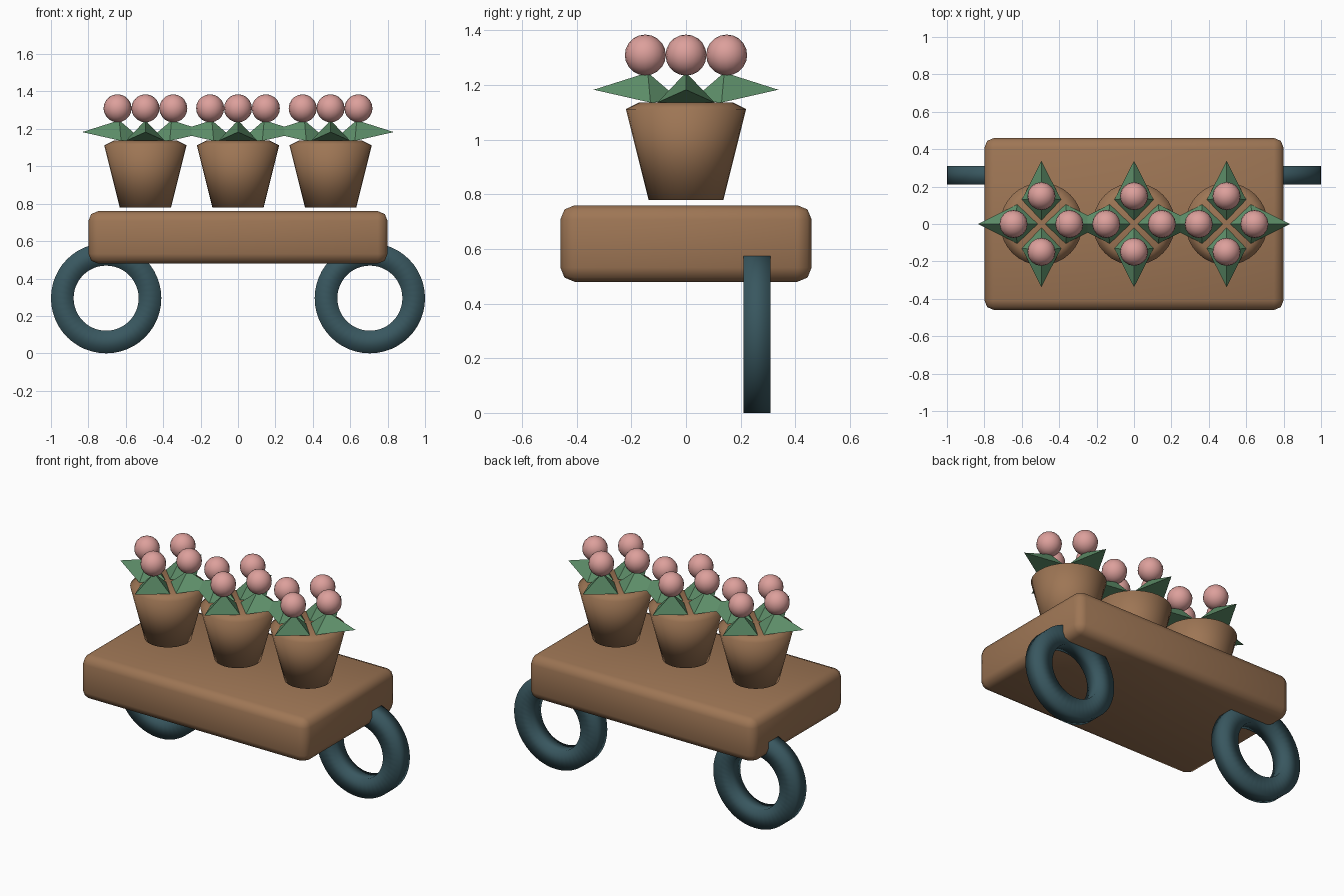
import bpy, bmesh, math
from mathutils import Matrix, Vector

if "Cube" in bpy.data.objects:
    bpy.data.objects.remove(bpy.data.objects["Cube"])


def material(name, rgb):
    m = bpy.data.materials.new(name)
    m.diffuse_color = (*rgb, 1)
    m.use_nodes = True
    m.node_tree.nodes["Principled BSDF"].inputs["Base Color"].default_value = m.diffuse_color
    return m


WOOD = material("wood", (0.34, 0.18, 0.09))
PINK = material("petal_pink", (0.72, 0.35, 0.33))
GREEN = material("leaf_green", (0.11, 0.27, 0.14))
TEAL = material("wheel_teal", (0.04, 0.095, 0.115))


def finish(bm, name, mat, smooth):
    bmesh.ops.recalc_face_normals(bm, faces=bm.faces[:])
    for f in bm.faces:
        f.smooth = smooth
    me = bpy.data.meshes.new(name)
    bm.to_mesh(me)
    bm.free()
    me.materials.append(mat)
    ob = bpy.data.objects.new(name, me)
    bpy.context.collection.objects.link(ob)
    return ob


def lathe(name, profile, mat, matrix, sides=32, closed=False):
    """Revolve (radius, height) points about the local z axis."""
    bm = bmesh.new()
    rings = [[bm.verts.new((r * math.cos(2 * math.pi * i / sides),
                            r * math.sin(2 * math.pi * i / sides), z))
              for i in range(sides)] for r, z in profile]
    pairs = list(zip(rings, rings[1:]))
    if closed:
        pairs.append((rings[-1], rings[0]))
    for a, b in pairs:
        for i in range(sides):
            j = (i + 1) % sides
            bm.faces.new((a[i], a[j], b[j], b[i]))
    if not closed:
        bm.faces.new(rings[0])
        bm.faces.new(rings[-1])
    bm.transform(matrix)
    return finish(bm, name, mat, True)


def leaf(name, matrix):
    # folded diamond: outer tip, inner tip, ridge and two low side corners
    bm = bmesh.new()
    out, inn, top, left, right = [bm.verts.new(p) for p in (
        (0.338, 0, 1.183), (0.02, 0, 1.143), (0.14, 0, 1.246),
        (0.13, 0.105, 1.136), (0.13, -0.105, 1.136))]
    for tri in ((out, top, left), (out, right, top), (inn, left, top),
                (inn, top, right), (out, left, right), (inn, right, left)):
        bm.faces.new(tri)
    bm.transform(matrix)
    return finish(bm, name, GREEN, False)


# Rounded cart bed
bm = bmesh.new()
bmesh.ops.create_cube(bm, size=1)
bm.transform(Matrix.Translation((0, 0, 0.62)) @ Matrix.Diagonal((1.6, 0.92, 0.28, 1)))
bmesh.ops.bevel(bm, geom=bm.edges[:], offset=0.052, segments=2, profile=0.5, affect='EDGES')
finish(bm, "cart_bed", WOOD, True)

# Two ring wheels under the back side
for side, x in (("left", -0.705), ("right", 0.705)):
    lathe("wheel_" + side,
          [(0.174, -0.05), (0.295, -0.05), (0.295, 0.05), (0.174, 0.05)], TEAL,
          Matrix.Translation((x, 0.26, 0.295)) @ Matrix.Rotation(math.pi / 2, 4, 'X'),
          sides=48, closed=True)

# Row of flower pots, each with four leaves and four blossoms
for p, x in enumerate((-0.495, 0, 0.495), 1):
    at = Matrix.Translation((x, 0, 0))
    lathe(f"pot_{p}", [(0.137, 0.78), (0.22, 1.112), (0.17, 1.137)], WOOD, at)
    for k in range(4):
        turn = at @ Matrix.Rotation(k * math.pi / 2, 4, 'Z')
        leaf(f"leaf_{p}_{k + 1}", turn)
        bm = bmesh.new()
        bmesh.ops.create_uvsphere(bm, u_segments=16, v_segments=10, radius=0.075)
        bm.transform(turn @ Matrix.Translation((0.149, 0, 1.31)))
        finish(bm, f"blossom_{p}_{k + 1}", PINK, True)

# Keep the pot base and rim crisp
for ob in bpy.data.objects:
    ob.select_set(ob.name.startswith("pot_"))
bpy.context.view_layer.objects.active = bpy.data.objects["pot_1"]
bpy.ops.object.shade_smooth_by_angle(angle=math.radians(85))
